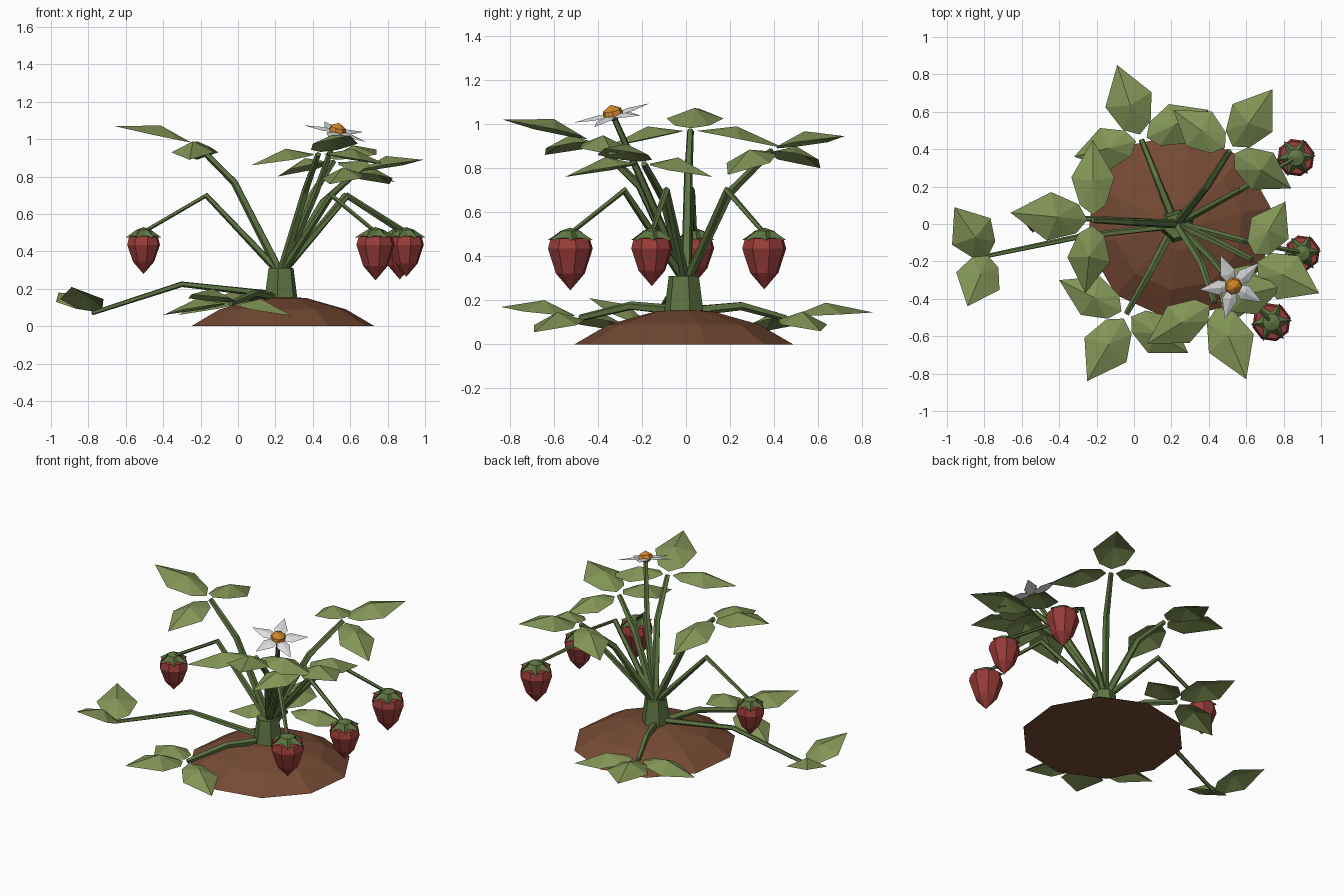
import bpy, bmesh, math
from mathutils import Vector as V

if "Cube" in bpy.data.objects:
    bpy.data.objects.remove(bpy.data.objects["Cube"])


def material(name, rgb):
    m = bpy.data.materials.new(name)
    m.diffuse_color = [(c / 255 / 12.92 if c < 11 else ((c / 255 + 0.055) / 1.055) ** 2.4) for c in rgb] + [1]
    m.use_nodes = True
    m.node_tree.nodes["Principled BSDF"].inputs["Base Color"].default_value = m.diffuse_color
    return m


SOIL = material("soil brown", (118, 74, 52))
LEAF = material("leaf green", (130, 148, 86))
STEM = material("stem green", (94, 117, 66))
FRUIT = material("fruit red", (152, 60, 56))
PETAL = material("petal white", (222, 222, 226))
GOLD = material("flower gold", (208, 134, 42))


def finish(name, bm, mat):
    bmesh.ops.recalc_face_normals(bm, faces=bm.faces)
    me = bpy.data.meshes.new(name)
    bm.to_mesh(me)
    bm.free()
    me.materials.append(mat)
    ob = bpy.data.objects.new(name, me)
    bpy.context.collection.objects.link(ob)
    return ob


def lathe(name, profile, sides, mat, origin, axis=(0, 0, 1), turn=0.0, star=None):
    """Closed solid of revolution; star = {ring: factor} pulls in every other vertex."""
    bm = bmesh.new()
    q = V((0, 0, 1)).rotation_difference(V(axis).normalized())
    rings = []
    for k, (r, z) in enumerate(profile):
        ring = []
        for i in range(sides if r > 0 else 1):
            a = turn + math.tau * i / sides
            rr = r * (star[k] if star and k in star and i % 2 else 1)
            ring.append(bm.verts.new(V(origin) + q @ V((rr * math.cos(a), rr * math.sin(a), z))))
        rings.append(ring)
    for a, b in zip(rings, rings[1:]):
        for i in range(sides):
            j = (i + 1) % sides
            quad = [a[i % len(a)], a[j % len(a)], b[j % len(b)], b[i % len(b)]]
            bm.faces.new(list(dict.fromkeys(quad)))
    for ring in (rings[0], rings[-1]):
        if len(ring) > 1:
            bm.faces.new(ring)
    return finish(name, bm, mat)


def tube(name, pts, r0, r1, sides=5):
    """Tapered stalk along a path."""
    bm = bmesh.new()
    pts = [V(p) for p in pts]
    n = len(pts) - 1
    rings = []
    for k, p in enumerate(pts):
        d = (pts[min(k + 1, n)] - pts[max(k - 1, 0)]).normalized()
        u = d.cross(V((0.3, 0.2, 1))).normalized()
        w = d.cross(u)
        r = r0 + (r1 - r0) * k / n
        rings.append([bm.verts.new(p + r * (u * math.cos(math.tau * i / sides) + w * math.sin(math.tau * i / sides)))
                      for i in range(sides)])
    for a, b in zip(rings, rings[1:]):
        for i in range(sides):
            j = (i + 1) % sides
            bm.faces.new([a[i], a[j], b[j], b[i]])
    bm.faces.new(rings[0])
    bm.faces.new(rings[-1])
    return finish(name, bm, STEM)


def blade(name, base, tip, half, ridge, mat, up=(0, 0, 1), wide=0.5, thick=0.012):
    """Pointed leaflet or petal folded along a raised midrib."""
    bm = bmesh.new()
    base, tip = V(base), V(tip)
    d = tip - base
    s = d.cross(V(up)).normalized()
    n = s.cross(d).normalized()

    def pt(t, x, h):
        return bm.verts.new(base + d * t + s * x * half + n * h)
    b, t = pt(0, 0, 0), pt(1, 0, 0)
    r = [pt(0.13, 0.6, 0), pt(wide, 1, 0)]
    l = [pt(0.13, -0.6, 0), pt(wide, -1, 0)]
    for drop in (0, thick):
        m = pt(wide * 0.85, 0, ridge - drop)
        for e in (r, l):
            for f in ([b, e[0], m], [e[0], e[1], m], [e[1], t, m]):
                bm.faces.new(f)
    return finish(name, bm, mat)


# Soil mound and crown
lathe("soil_mound", [(0.5, 0), (0.345, 0.09), (0.13, 0.15), (0, 0.16)], 10, SOIL, (0.24, -0.01, 0), turn=0.2)
lathe("crown", [(0.095, 0.12), (0.07, 0.31)], 6, STEM, (0.23, -0.01, 0), turn=0.3)

# Trifoliate leaves: stalk path, tip of middle leaflet, tips of the two side leaflets
ROOT = (0.23, 0, 0.28)
LOW = (0.22, 0, 0.15)
leaves = {
    "left_leaf": [(ROOT, (-0.02, 0.01, 0.77), (-0.22, 0.02, 0.97)),
                  (-0.66, 0.06, 1.07), (-0.22, 0.45, 0.89), (-0.26, -0.37, 0.89)],
    "back_leaf": [(ROOT, (0.39, 0.2, 0.69), (0.51, 0.39, 0.88)),
                  (0.74, 0.72, 0.945), (0.21, 0.61, 0.80), (0.84, 0.19, 0.77)],
    "front_leaf": [(ROOT, (0.36, -0.21, 0.72), (0.43, -0.42, 0.92)),
                   (0.60, -0.83, 1.02), (0.07, -0.64, 0.86), (0.80, -0.33, 0.86)],
    "right_leaf": [(ROOT, (0.45, -0.1, 0.66), (0.63, -0.19, 0.82)),
                   (0.99, -0.37, 0.89), (0.81, 0.12, 0.76), (0.49, -0.55, 0.76)],
    "low_back_leaf": [(LOW, (0.12, 0.25, 0.175), (0.04, 0.45, 0.12)),
                      (-0.09, 0.85, 0.145), (0.40, 0.61, 0.06), (-0.32, 0.36, 0.06)],
    "low_front_leaf": [(LOW, (0.09, -0.25, 0.175), (-0.04, -0.48, 0.12)),
                       (-0.25, -0.84, 0.17), (-0.40, -0.30, 0.06), (0.29, -0.69, 0.055)],
}
for name, (path, *tips) in leaves.items():
    tube(name + "_stalk", path, 0.025, 0.016)
    end = V(path[-1])
    for i, tip in enumerate(tips):
        base = end + (V(tip) - end).normalized() * 0.03 + V((0, 0, 0.005))
        blade(f"{name}_leaflet_{i + 1}", base, tip, 0.13 if i == 0 else 0.115, 0.055, LEAF)

# Runner with a two-leaf plantlet
tube("runner", [(0.2, -0.01, 0.17), (-0.3, -0.07, 0.225), (-0.78, -0.17, 0.07)], 0.02, 0.012)
for i, tip in enumerate([(-0.96, 0.09, 0.18), (-0.89, -0.44, 0.21)]):
    blade(f"runner_leaflet_{i + 1}", (-0.78, -0.17, 0.08), tip, 0.125, 0.05, LEAF)

# Hanging fruits: top point, size, bend of the stalk
fruits = [((-0.505, 0.04, 0.49), 0.88, (-0.17, 0.025, 0.70)),
          ((0.735, -0.525, 0.49), 1.02, (0.50, -0.28, 0.70)),
          ((0.90, -0.155, 0.49), 0.94, (0.59, -0.09, 0.70)),
          ((0.865, 0.355, 0.49), 1.0, (0.57, 0.185, 0.70))]
for i, (top, k, bend) in enumerate(fruits):
    tube(f"fruit_stalk_{i + 1}", [ROOT, bend, V(top) + V((0, 0, 0.015))], 0.022, 0.011)
    lathe(f"fruit_{i + 1}", [(0, 0.0), (0.09 * k, -0.01), (0.103 * k, -0.055), (0.066 * k, -0.165 * k),
                             (0, -0.24 * k)], 8, FRUIT, top, turn=0.25)
    lathe(f"fruit_cap_{i + 1}", [(0, 0.04), (0.045 * k, 0.025), (0.108 * k, -0.015), (0, 0.002)],
          12, STEM, top, turn=0.1, star={2: 0.55})

# Flower, tilted outward
C = V((0.53, -0.33, 1.04))
N = V((0.22, -0.24, 1)).normalized()
tube("flower_stalk", [ROOT, (0.42, -0.19, 0.72), C - N * 0.01], 0.022, 0.014)
u = V((1, 0, 0)) - N * N.x
u.normalize()
w = N.cross(u)
for i in range(5):
    a = math.radians(40 + 72 * i)
    d = u * math.cos(a) + w * math.sin(a)
    blade(f"petal_{i + 1}", C + d * 0.01, C + d * 0.185, 0.042, 0.012, PETAL, up=N, wide=0.4, thick=0.01)
lathe("flower_base", [(0, -0.03), (0.035, -0.01), (0, 0.0)], 6, STEM, C, axis=N)
lathe("flower_center", [(0.048, 0.002), (0.042, 0.025), (0, 0.05)], 7, GOLD, C, axis=N)
